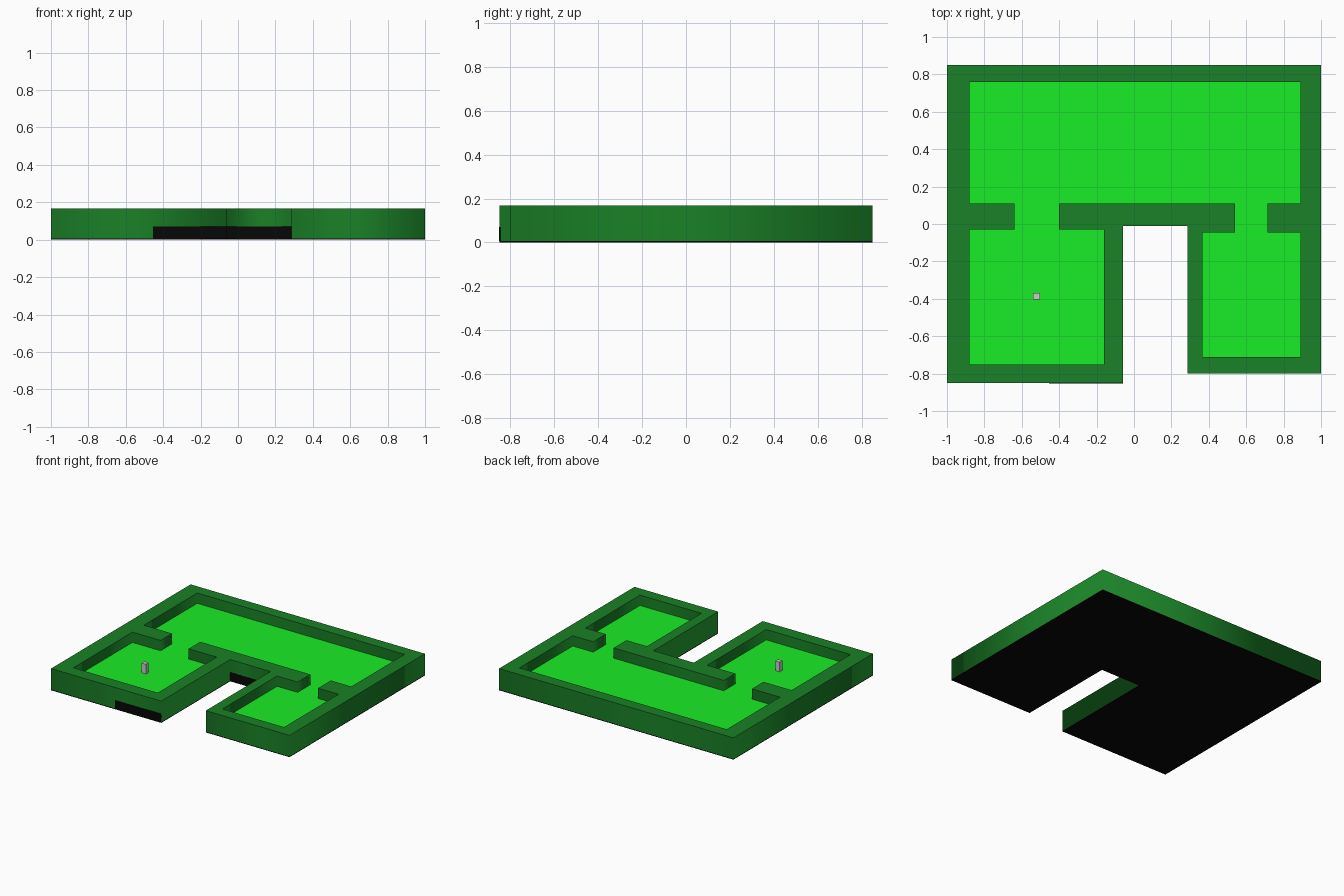
import bpy

if "Cube" in bpy.data.objects:
    bpy.data.objects.remove(bpy.data.objects["Cube"])


def material(name, rgb):
    m = bpy.data.materials.new(name)
    m.diffuse_color = (*rgb, 1)
    m.use_nodes = True
    m.node_tree.nodes["Principled BSDF"].inputs["Base Color"].default_value = m.diffuse_color
    return m


dark_green = material("dark_green", (0.01, 0.22, 0.02))
bright_green = material("bright_green", (0.01, 0.85, 0.02))
black = material("black", (0.002, 0.002, 0.002))


def plate(name, loops, z0, z1, mat):
    """Filled flat profile (further loops cut holes) extruded from z0 to z1."""
    cu = bpy.data.curves.new(name, 'CURVE')
    cu.dimensions = '2D'
    cu.fill_mode = 'BOTH'
    cu.extrude = (z1 - z0) / 2
    for pts in loops:
        s = cu.splines.new('POLY')
        s.points.add(len(pts) - 1)
        for p, (x, y) in zip(s.points, pts):
            p.co = (x, y, 0, 1)
        s.use_cyclic_u = True
    cu.materials.append(mat)
    ob = bpy.data.objects.new(name, cu)
    ob.location.z = (z0 + z1) / 2
    bpy.context.collection.objects.link(ob)
    bpy.ops.object.select_all(action='DESELECT')
    ob.select_set(True)
    bpy.context.view_layer.objects.active = ob
    bpy.ops.object.convert(target='MESH')
    bpy.context.object.name = name


def box(name, lo, hi, mat=None):
    bpy.ops.mesh.primitive_cube_add(size=1, location=[(a + b) / 2 for a, b in zip(lo, hi)])
    ob = bpy.context.object
    ob.name = name
    ob.scale = [b - a for a, b in zip(lo, hi)]
    bpy.ops.object.transform_apply(location=False, rotation=False, scale=True)
    if mat:
        ob.data.materials.append(mat)


TOP, FLOOR, BASE = 0.168, 0.088, 0.006

# Building outline, with the notch between the two front wings
outline = [(-1, -0.85), (-0.06, -0.85), (-0.06, -0.01), (0.285, -0.01),
           (0.285, -0.80), (1, -0.80), (1, 0.85), (-1, 0.85)]

# Open interior: hall, two door gaps and two rooms as one loop
interior = [(-0.88, 0.76), (-0.88, 0.11), (-0.64, 0.11), (-0.64, -0.03),
            (-0.88, -0.03), (-0.88, -0.75), (-0.16, -0.75), (-0.16, -0.03),
            (-0.40, -0.03), (-0.40, 0.11), (0.54, 0.11), (0.54, -0.045),
            (0.365, -0.045), (0.365, -0.71), (0.89, -0.71), (0.89, -0.045),
            (0.715, -0.045), (0.715, 0.11), (0.89, 0.11), (0.89, 0.76)]

plate("base_underside", [outline], 0, BASE, black)
plate("walls", [outline, interior], BASE, TOP, dark_green)
plate("floor", [interior], BASE, FLOOR, bright_green)

# Dark panels on the front wall and at the end of the notch
box("front_panel", (-0.455, -0.852, BASE), (-0.06, -0.845, 0.07), black)
box("notch_panel", (-0.06, -0.012, BASE), (0.285, -0.005, 0.07), black)

# Small post in the left room
box("post", (-0.54, -0.403, FLOOR), (-0.503, -0.37, 0.163))
